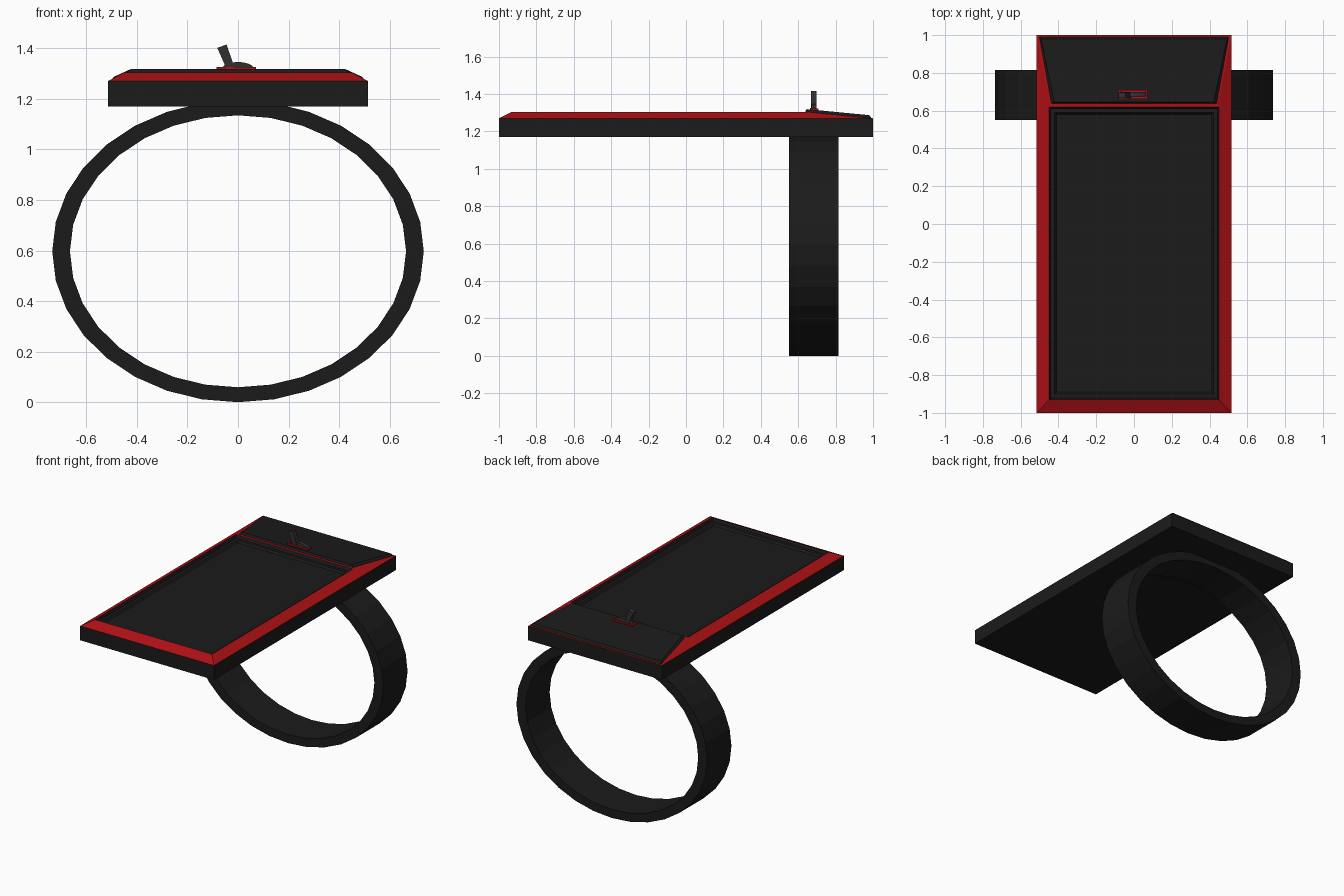
import bpy, math
from mathutils import Matrix

if "Cube" in bpy.data.objects:
    bpy.data.objects.remove(bpy.data.objects["Cube"])


def material(name, rgb):
    m = bpy.data.materials.new(name)
    m.diffuse_color = (*rgb, 1)
    m.use_nodes = True
    m.node_tree.nodes["Principled BSDF"].inputs["Base Color"].default_value = m.diffuse_color
    return m


BLACK = material("black", (0.011, 0.011, 0.011))
GREY = material("dark_grey", (0.03, 0.03, 0.03))
RED = material("red", (0.42, 0.005, 0.007))


def mesh_object(name, verts, faces, mat):
    me = bpy.data.meshes.new(name)
    me.from_pydata(verts, [], faces)
    me.materials.append(mat)
    ob = bpy.data.objects.new(name, me)
    bpy.context.collection.objects.link(ob)
    return ob


def loft(name, rings, mat, cap_start=True, cap_end=True, closed=False):
    """Skin a list of equal-length vertex rings."""
    n, k = len(rings[0]), len(rings)
    verts = [v for r in rings for v in r]
    faces = []
    for a in range(k if closed else k - 1):
        b = (a + 1) % k
        faces += [(a*n + i, a*n + (i+1) % n, b*n + (i+1) % n, b*n + i) for i in range(n)]
    if cap_start and not closed:
        faces.append(tuple(reversed(range(n))))
    if cap_end and not closed:
        faces.append(tuple(range((k-1)*n, k*n)))
    return mesh_object(name, verts, faces, mat)


def rect(x, y0, y1, z):
    return [(-x, y0, z), (x, y0, z), (x, y1, z), (-x, y1, z)]


def trapezoid(x0, y0, z0, x1, y1, z1):
    return [(-x0, y0, z0), (x0, y0, z0), (x1, y1, z1), (-x1, y1, z1)]


def prism(name, profile, y0, y1, mat):
    """Extrude an xz profile (counter-clockwise seen from the front) along y."""
    return loft(name, [[(x, y0, z) for x, z in profile],
                       [(x, y1, z) for x, z in profile]][::-1], mat)


# Finger band: 32-sided oval hoop
def oval(rx, rz, y):
    return [(rx * math.cos(2*math.pi*i/32), y, 0.597 + rz * math.sin(2*math.pi*i/32))
            for i in range(32)]


loft("finger_band", [oval(0.735, 0.597, 0.55), oval(0.735, 0.597, 0.815),
                     oval(0.665, 0.538, 0.815), oval(0.665, 0.538, 0.55)][::-1],
     BLACK, closed=True)

# Base plate, open at the top where the frame closes it
loft("base_plate", [rect(0.515, -1, 1, 1.17), rect(0.515, -1, 1, 1.27)], BLACK, cap_end=False)

# Red bevelled frame with a ridge behind the screen and a slope to the back
T = 1.305
mesh_object("red_frame",
            rect(0.515, -1, 1, 1.27) + rect(0.45, -0.93, 0.62, T)
            + [(0.445, 0.64, T), (-0.445, 0.64, T)],
            [(0, 1, 5, 4), (1, 6, 5), (1, 2, 8, 6), (2, 3, 9, 8),
             (3, 0, 7, 9), (0, 4, 7), (6, 8, 9, 7)], RED)

# Recessed screen with stepped bezel
steps = [(0, T), (0.008, 1.285), (0.03, 1.285), (0.04, 1.273)]
loft("screen", [rect(0.45 - d, -0.93 + d, 0.62 - d, z) for d, z in steps],
     BLACK, cap_start=False)

# Raised sloping control panel
loft("control_panel", [trapezoid(0.44, 0.637, 1.297, 0.502, 0.99, 1.262),
                       trapezoid(0.437, 0.638, 1.307, 0.5, 0.988, 1.276),
                       trapezoid(0.422, 0.645, 1.319, 0.492, 0.98, 1.287)], BLACK)

# Switch surround, tilted to the panel slope
place = Matrix.Translation((-0.007, 0.685, 1.316)) @ Matrix.Rotation(-0.095, 4, 'X')
outer, inner = (0.079, 0.023), (0.068, 0.014)
surround = loft("switch_surround",
                [rect(x, -y, y, z) for (x, y), z in
                 [(outer, -0.004), (outer, 0.008), (inner, 0.008), (inner, -0.004)]],
                RED, closed=True)
surround.matrix_world = place

# Rocker hub and tilted lever
hub = [(0.068 * math.cos(math.pi*i/10), 1.312 + 0.034 * math.sin(math.pi*i/10))
       for i in range(11)]
prism("switch_hub", hub, 0.672, 0.698, GREY)
prism("switch_lever", [(-0.045, 1.318), (-0.012, 1.318), (-0.045, 1.415), (-0.082, 1.402)],
      0.667, 0.697, GREY)
